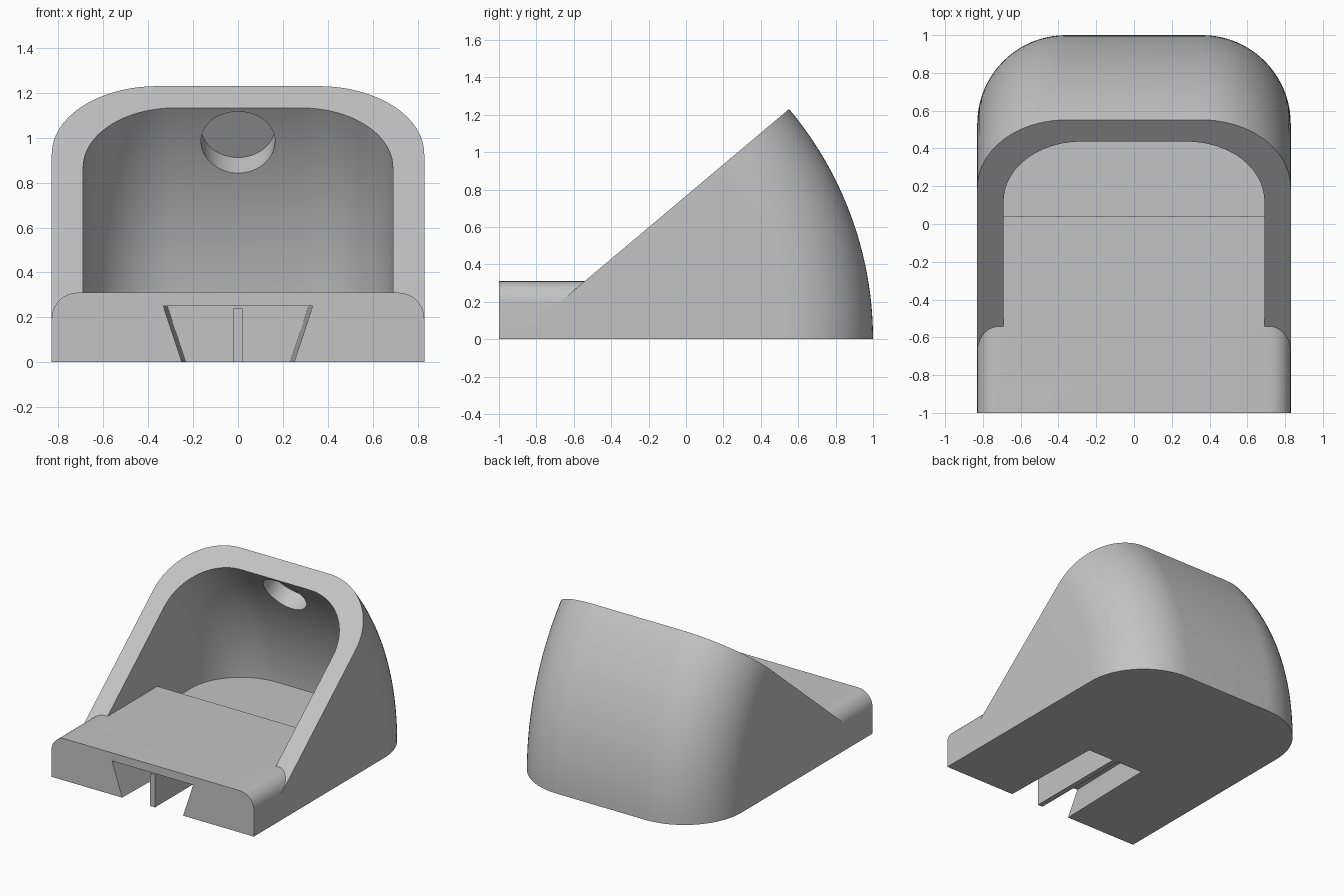
import bpy, bmesh, math
from mathutils import Vector, Matrix

if "Cube" in bpy.data.objects:
    bpy.data.objects.remove(bpy.data.objects["Cube"], do_unlink=True)

HINGE = -0.91            # y of the axis the shell is swept around (at z = 0)
SWEEP = math.radians(40.1)

grey = bpy.data.materials.new("light_grey")
grey.use_nodes = True
grey.diffuse_color = (0.55, 0.55, 0.55, 1)
grey.node_tree.nodes["Principled BSDF"].inputs["Base Color"].default_value = (0.55, 0.55, 0.55, 1)


def finish(name, bm):
    bmesh.ops.recalc_face_normals(bm, faces=bm.faces)
    mesh = bpy.data.meshes.new(name)
    bm.to_mesh(mesh)
    bm.free()
    mesh.materials.append(grey)
    obj = bpy.data.objects.new(name, mesh)
    bpy.context.collection.objects.link(obj)
    return obj


def arch(half, base, top, r, n=20):
    """Outline open at the base, with two rounded top corners."""
    right = [(half - r + r * math.cos(a), top - r + r * math.sin(a))
             for a in (math.pi / 2 * i / n for i in range(n + 1))]
    pts = [(half, base)] + right
    return pts + [(-x, y) for x, y in reversed(pts)]


def swept_shell(name, outline, angle, steps=28):
    """Turn a plan outline about the hinge; the two end points stay on it."""
    bm = bmesh.new()
    ends = [bm.verts.new((x, y, 0)) for x, y in (outline[0], outline[-1])]
    rings = []
    for i in range(steps + 1):
        a = angle * i / steps
        mid = [bm.verts.new((x, HINGE + (y - HINGE) * math.cos(a), (y - HINGE) * math.sin(a)))
               for x, y in outline[1:-1]]
        rings.append([ends[0]] + mid + [ends[1]])
    for p, q in zip(rings, rings[1:]):
        for j in range(len(p) - 1):
            bm.faces.new(list(dict.fromkeys((p[j], p[j + 1], q[j + 1], q[j]))))
    bm.faces.new(rings[0])
    bm.faces.new(rings[-1])
    return finish(name, bm)


def loft(name, front, back):
    """Solid between two matching outlines of 3D points."""
    bm = bmesh.new()
    f = [bm.verts.new(p) for p in front]
    b = [bm.verts.new(p) for p in back]
    bm.faces.new(f)
    bm.faces.new(b)
    for i in range(len(f)):
        k = (i + 1) % len(f)
        bm.faces.new((f[i], f[k], b[k], b[i]))
    return finish(name, bm)


def box(name, x, y0, y1, z0, z1):
    ring = [(-x, z0), (x, z0), (x, z1), (-x, z1)]
    return loft(name, [(u, y0, w) for u, w in ring], [(u, y1, w) for u, w in ring])


def combine(target, other, operation):
    mod = target.modifiers.new("combine", 'BOOLEAN')
    mod.operation, mod.solver, mod.object = operation, 'EXACT', other
    bpy.context.view_layer.objects.active = target
    bpy.ops.object.modifier_apply(modifier=mod.name)
    bpy.data.objects.remove(other, do_unlink=True)


# Hooded shell, hollowed down to a flat inner floor
body = swept_shell("dock_body", arch(0.83, HINGE, 1.0, 0.47), SWEEP)
cavity = swept_shell("cavity_cutter", arch(0.69, HINGE, 0.85, 0.41), SWEEP * 1.1)
combine(cavity, box("floor_cutter", 1.2, -1.3, 1.3, -0.5, 0.145), 'DIFFERENCE')
combine(body, cavity, 'DIFFERENCE')

# Raised front block with rounded shoulders
shoulder = arch(0.83, 0.0, 0.31, 0.115, 12)
combine(body, loft("front_block", [(x, -1.0, z) for x, z in shoulder],
                   [(x, 0.04, z) for x, z in shoulder]), 'UNION')


# Tapering dovetail slot, open to the front and below
def slot_ring(y):
    def half(z):
        return 0.25 + 0.33 * z - 0.0225 * (y + 1)
    return [(-half(-0.05), y, -0.05), (half(-0.05), y, -0.05),
            (half(0.25), y, 0.25), (-half(0.25), y, 0.25)]


combine(body, loft("slot_cutter", slot_ring(-1.05), slot_ring(-0.2)), 'DIFFERENCE')

# Thin rib along the middle of the slot
combine(body, box("slot_rib", 0.02, -1.0, -0.18, 0.0, 0.24), 'UNION')

# Blind round recess, square to the inside of the back wall
tilt = math.radians(34)
axis = Vector((0, math.cos(tilt), math.sin(tilt)))
bm = bmesh.new()
bmesh.ops.create_cone(bm, cap_ends=True, segments=48, radius1=0.165, radius2=0.165, depth=0.3,
                      matrix=Matrix.Translation(Vector((0, HINGE, 0)) + axis * (1.876 - 0.15))
                      @ axis.to_track_quat('Z', 'Y').to_matrix().to_4x4())
combine(body, finish("recess_cutter", bm), 'DIFFERENCE')

# Smooth curves, crisp edges
bpy.ops.object.select_all(action='DESELECT')
body.select_set(True)
bpy.context.view_layer.objects.active = body
bpy.ops.object.shade_smooth_by_angle(angle=math.radians(30))
